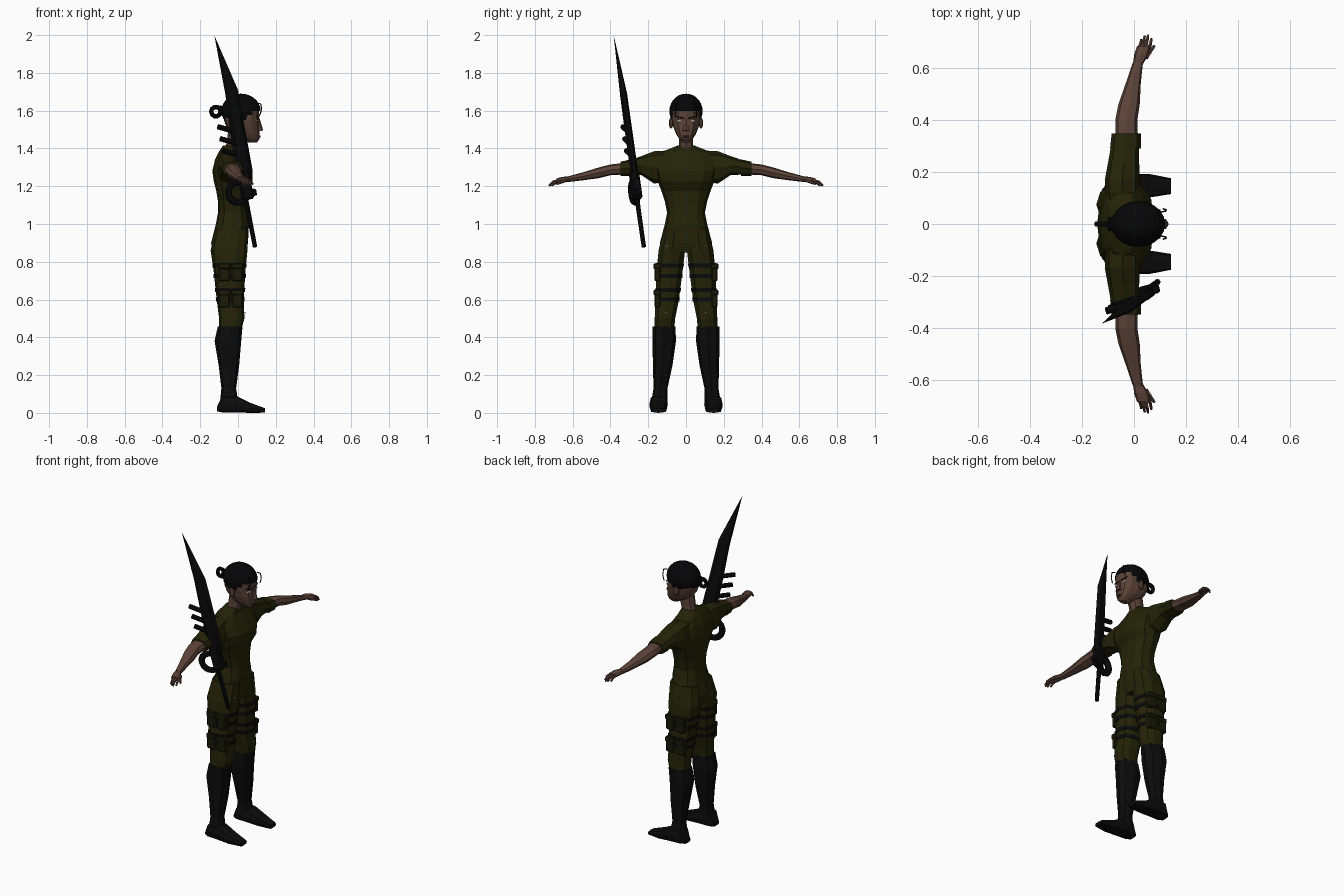
import bpy, bmesh, math
from mathutils import Vector, Matrix

if "Cube" in bpy.data.objects:
    bpy.data.objects.remove(bpy.data.objects["Cube"])


def mat(name, r, g, b):
    m = bpy.data.materials.new(name)
    m.diffuse_color = (r, g, b, 1)
    m.use_nodes = True
    m.node_tree.nodes["Principled BSDF"].inputs["Base Color"].default_value = m.diffuse_color
    return m


SKIN = mat("skin", 0.105, 0.056, 0.040)
OLIVE = mat("olive_cloth", 0.017, 0.017, 0.0025)
POUCH = mat("dark_olive_canvas", 0.010, 0.011, 0.0025)
BOOT = mat("boot_black", 0.0035, 0.0035, 0.0037)
HAIR = mat("hair_black", 0.002, 0.002, 0.0025)
STEEL = mat("dark_steel", 0.003, 0.003, 0.003)
WHITE = mat("pale_white", 0.55, 0.55, 0.48)
LIP = mat("lip_brown", 0.06, 0.026, 0.022)


def finish(bm, name, m):
    bmesh.ops.recalc_face_normals(bm, faces=bm.faces)
    me = bpy.data.meshes.new(name)
    bm.to_mesh(me)
    bm.free()
    me.materials.append(m)
    ob = bpy.data.objects.new(name, me)
    bpy.context.collection.objects.link(ob)
    return ob


def loft(name, axis, rings, m, n=12, s=1, p=0.8):
    """Skin rings (t, a0, a1, b0, b1) along an axis; s=-1 mirrors in y."""
    bm = bmesh.new()
    loops = []
    for t, a0, a1, b0, b1 in rings:
        loop = []
        for i in range(n):
            k = 2 * math.pi * i / n
            c, d = math.cos(k), math.sin(k)
            a = (a0 + a1) / 2 + (a1 - a0) / 2 * math.copysign(abs(c) ** p, c)
            b = (b0 + b1) / 2 + (b1 - b0) / 2 * math.copysign(abs(d) ** p, d)
            x, y, z = {"z": (a, b, t), "y": (a, t, b), "x": (t, a, b)}[axis]
            loop.append(bm.verts.new((x, y * s, z)))
        loops.append(loop)
    for l0, l1 in zip(loops, loops[1:]):
        for i in range(n):
            j = (i + 1) % n
            bm.faces.new((l0[i], l0[j], l1[j], l1[i]))
    bm.faces.new(loops[0])
    bm.faces.new(loops[-1])
    return finish(bm, name, m)


def box(name, c, size, m, mw=None, bevel=0):
    bm = bmesh.new()
    bmesh.ops.create_cube(bm, size=1)
    bmesh.ops.transform(bm, verts=bm.verts, matrix=Matrix.Translation(c) @ Matrix.Diagonal((*size, 1)))
    if bevel:
        bmesh.ops.bevel(bm, geom=bm.edges, offset=bevel, segments=1, affect='EDGES')
    if mw:
        bm.transform(mw)
    return finish(bm, name, m)


def ball(name, c, r, m, u=8, v=6):
    bm = bmesh.new()
    bmesh.ops.create_uvsphere(bm, u_segments=u, v_segments=v, radius=1)
    bm.transform(Matrix.Translation(c) @ Matrix.Diagonal((*r, 1)))
    return finish(bm, name, m)


def rod(name, a, b, r0, r1, m, n=8, mw=None):
    a, b = Vector(a), Vector(b)
    bm = bmesh.new()
    bmesh.ops.create_cone(bm, cap_ends=True, segments=n, radius1=r0, radius2=r1, depth=(b - a).length)
    q = (b - a).to_track_quat('Z', 'Y').to_matrix().to_4x4()
    bm.transform((mw or Matrix()) @ Matrix.Translation((a + b) / 2) @ q)
    return finish(bm, name, m)


def ring(name, mw, R, r, m, n=14, k=6):
    bm = bmesh.new()
    v = [[bm.verts.new(((R + r * math.cos(2 * math.pi * j / k)) * math.cos(2 * math.pi * i / n),
                        (R + r * math.cos(2 * math.pi * j / k)) * math.sin(2 * math.pi * i / n),
                        r * math.sin(2 * math.pi * j / k))) for j in range(k)] for i in range(n)]
    for i in range(n):
        for j in range(k):
            i2, j2 = (i + 1) % n, (j + 1) % k
            bm.faces.new((v[i][j], v[i2][j], v[i2][j2], v[i][j2]))
    bm.transform(mw)
    return finish(bm, name, m)


# torso: z, back x, front x, half width
torso = [(0.85, -.138, .04, .10), (0.90, -.142, .053, .138), (1.0, -.117, .058, .112), (1.06, -.106, .052, .10),
         (1.12, -.106, .048, .112), (1.175, -.115, .05, .13), (1.225, -.128, .078, .15), (1.28, -.136, .078, .165),
         (1.34, -.122, .045, .165), (1.385, -.10, .018, .12), (1.415, -.08, .015, .045)]
loft("torso", "z", [(z, a, b, -h, h) for z, a, b, h in torso], OLIVE)
loft("neck", "z", [(1.38, -.075, .012, -.042, .042), (1.43, -.06, .025, -.036, .036),
                   (1.51, -.05, .05, -.036, .036)], SKIN, 8)

# head, nose, lips
head = [(1.432, .055, .10, .016), (1.45, .02, .114, .035), (1.475, -.03, .115, .052), (1.51, -.06, .113, .066),
        (1.55, -.075, .11, .075), (1.60, -.078, .112, .076), (1.64, -.065, .098, .068), (1.67, -.02, .05, .035)]
loft("head", "z", [(z, a, b, -h, h) for z, a, b, h in head], SKIN)
rod("nose", (.112, 0, 1.493), (.108, 0, 1.56), .022, .006, SKIN, 6)
box("lips", (.115, 0, 1.463), (.01, .034, .012), LIP, None, .003)

# hair cap with the face opening removed
hair = ball("hair_cap", (.016, 0, 1.598), (.104, .088, .092), HAIR, 20, 14)
bm = bmesh.new()
bm.from_mesh(hair.data)
gone = []
for f in bm.faces:
    c = f.calc_center_median()
    if c.z < 1.515 or (c.x > .03 and c.z < 1.545 + .5 * (c.x - .03) + .02):
        gone.append(f)
bmesh.ops.delete(bm, geom=gone, context='FACES')
bm.to_mesh(hair.data)
bm.free()
rx = Matrix.Rotation(math.pi / 2, 4, 'X')
ring("hair_bun_loop", Matrix.Translation((-.117, 0, 1.595)) @ rx, .025, .012, HAIR, 10)
ring("hair_bun_wrap", Matrix.Translation((-.092, 0, 1.60)) @ Matrix.Rotation(math.pi / 2, 4, 'Y'), .018, .011, HAIR, 8)

for s in (1, -1):
    side = "left" if s == 1 else "right"
    # face details
    ball(side + "_eye", (.0985, .034 * s, 1.545), (.008, .017, .007), WHITE)
    rod(side + "_brow", (.110, .014 * s, 1.559), (.098, .056 * s, 1.568), .004, .003, HAIR, 5)
    ball(side + "_ear", (.012, .079 * s, 1.535), (.018, .012, .03), SKIN, 6, 5)
    pts = [(.10, .045, 1.64), (.122, .05, 1.635), (.124, .055, 1.60), (.112, .058, 1.57)]
    for a, b in zip(pts, pts[1:]):
        rod(side + "_hair_strand", (a[0], a[1] * s, a[2]), (b[0], b[1] * s, b[2]), .003, .003, HAIR, 5)

    # sleeve and cuff
    loft(side + "_sleeve", "y", [(.08, -.11, .02, 1.22, 1.39), (.17, -.112, .022, 1.215, 1.385),
         (.235, -.10, .02, 1.258, 1.36), (.33, -.083, .02, 1.264, 1.327)], OLIVE, 8, s)
    loft(side + "_cuff", "y", [(.29, -.092, .026, 1.255, 1.342), (.347, -.086, .026, 1.255, 1.33)], OLIVE, 8, s)
    # bare arm and hand
    loft(side + "_arm", "y", [(.33, -.072, .015, 1.262, 1.323), (.40, -.072, .013, 1.258, 1.315),
         (.46, -.06, .022, 1.243, 1.30), (.54, -.032, .026, 1.232, 1.275), (.625, -.003, .035, 1.222, 1.252)],
         SKIN, 8, s)
    loft(side + "_palm", "y", [(.615, -.003, .035, 1.224, 1.251), (.65, .0, .055, 1.222, 1.25),
         (.685, .012, .064, 1.217, 1.242)], SKIN, 8, s)
    for i, tip in enumerate((.708, .722, .725, .712)):
        x = .018 + i * .013
        rod(side + "_finger", (x, .675 * s, 1.231), (x + .006, (tip - .02) * s, 1.222), .0075, .007, SKIN, 6)
        rod(side + "_fingertip", (x + .006, (tip - .022) * s, 1.224), (x + .01, tip * s, 1.203), .007, .005, SKIN, 6)
    rod(side + "_thumb", (.045, .64 * s, 1.232), (.078, .685 * s, 1.212), .011, .006, SKIN, 6)

    # trouser leg, boot and foot
    loft(side + "_leg", "z", [(.97, -.122, .054, .0, .122), (.86, -.145, .05, .002, .148),
         (.76, -.13, .04, .014, .158), (.6, -.113, .03, .035, .164), (.5, -.10, .034, .055, .168),
         (.45, -.10, .02, .06, .17)], OLIVE, 10, s)
    loft(side + "_boot", "z", [(.458, -.107, .024, .056, .176), (.38, -.124, .017, .053, .178),
         (.25, -.102, .006, .072, .175), (.13, -.088, -.010, .098, .172), (.03, -.098, .005, .098, .188)],
         BOOT, 8, s)
    loft(side + "_foot", "x", [(-.112, .115, .17, .008, .03), (-.085, .098, .188, .003, .09),
         (-.01, .096, .194, .003, .09), (.06, .102, .192, 0, .055), (.142, .115, .176, .001, .025)],
         BOOT, 8, s, .55)

    # thigh straps and pouches
    for z in (.78, .725, .65, .60):
        f = (.78 - z) / .18
        loft(side + "_strap", "z", [(z - .01, -.134 + .018 * f, .044 - .01 * f, .010 + .022 * f, .164 + .003 * f),
             (z + .01, -.136 + .018 * f, .046 - .01 * f, .008 + .022 * f, .163 + .003 * f)], BOOT, 10, s)
    for zc in (.745, .605):
        for xc in (-.072, -.004):
            box(side + "_pouch", (xc, .15 * s, zc), (.06, .036, .095), POUCH, None, .007)
            box(side + "_pouch_flap", (xc, .152 * s, zc + .032), (.064, .038, .03), POUCH, None, .004)
    for x, y, z in ((.046, .10, .885), (.048, .10, .865), (.036, .105, .53), (-.09, .15, .68)):
        ball(side + "_stud", (x, y * s, z), (.004, .004, .004), WHITE, 5, 4)

# sword frame: local x runs tip to pommel, y is blade width, z thickness
axis = Vector((.187, .139, -.973)).normalized()
wid = Vector((1, .25, .228))
wid = (wid - axis * wid.dot(axis)).normalized()
thick = axis.cross(wid)
SW = Matrix((axis, wid, thick)).transposed().to_4x4()
SW.translation = (-.125, -.383, 1.998)

# blade: flat outline with a thicker centre
outline = [(0, 0), (.31, .070), (.74, .066), (.79, .055), (.79, -.022), (.55, -.016), (.32, -.002)]
bm = bmesh.new()
edge = [bm.verts.new((u, v, 0)) for u, v in outline]
for s in (1, -1):
    mid = [bm.verts.new((.03 + u * .96, .022 + (v - .022) * .6 if u else .004, s * (.014 if u else .002)))
           for u, v in outline]
    for i in range(len(edge)):
        j = (i + 1) % len(edge)
        bm.faces.new((edge[i], edge[j], mid[j], mid[i]))
    bm.faces.new(mid)
bm.transform(SW)
finish(bm, "sword_blade", STEEL)
box("sword_guard", (.82, .012, 0), (.15, .06, .045), STEEL, SW, .008)
box("sword_guard_spur", (.865, .04, 0), (.035, .045, .03), STEEL, SW, .005)
rod("sword_handle", (.86, 0, 0), (1.152, 0, 0), .013, .012, STEEL, 8, SW)
ring("sword_wheel", SW @ Matrix.Translation((.845, -.035, 0)), .054, .019, STEEL, 16)
for u in (.50, .565, .63):
    rod("sword_prong", (u + .02, .0, 0), (u - .02, -.075, 0), .014, .014, STEEL, 8, SW)
